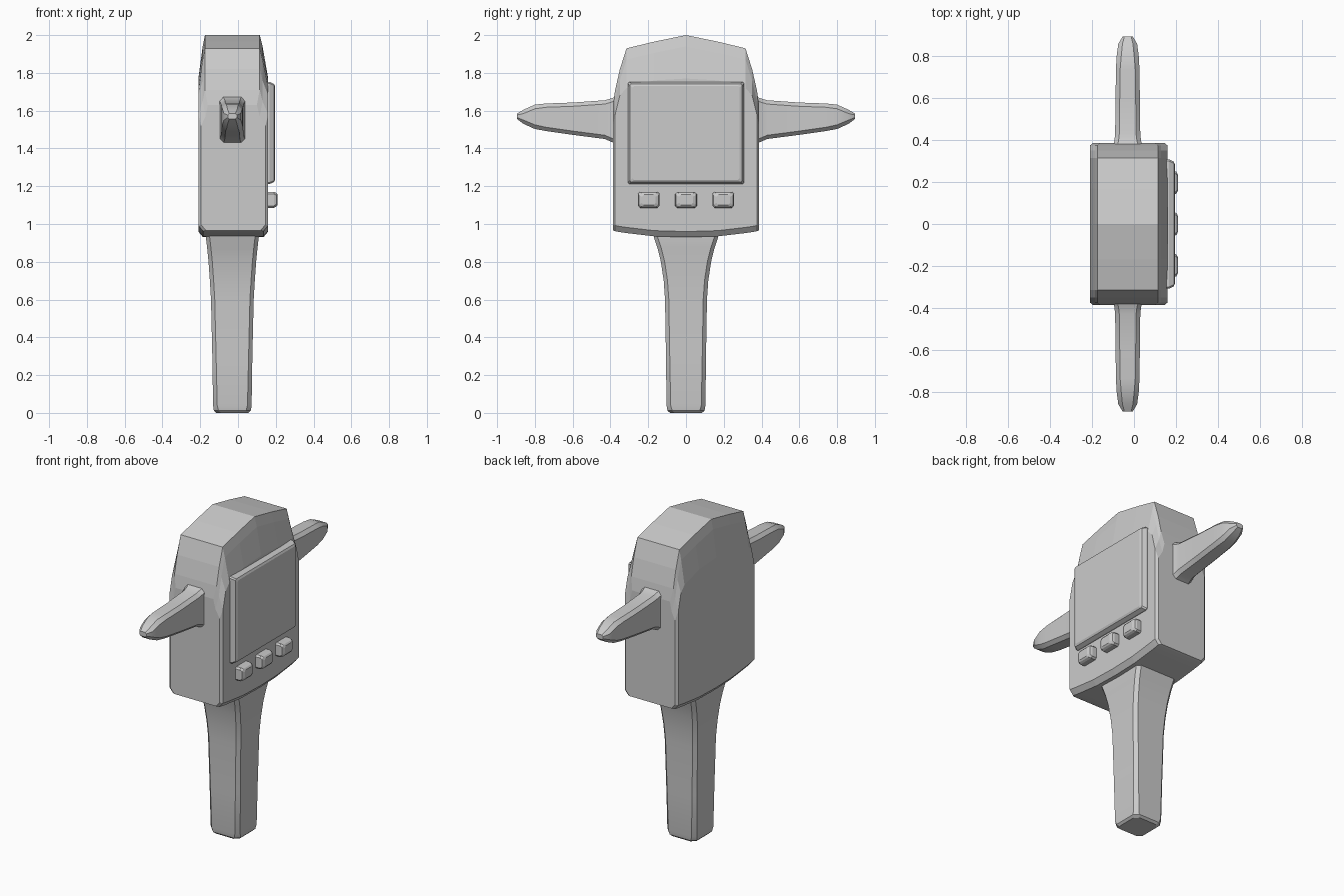
import bpy, bmesh

CX = -0.03  # centre of body thickness


def loft(name, rings, smooth=0.0):
    """Skin a list of equal-length closed rings and cap both ends."""
    bm = bmesh.new()
    vs = [[bm.verts.new(p) for p in r] for r in rings]
    n = len(rings[0])
    for a, b in zip(vs, vs[1:]):
        for i in range(n):
            j = (i + 1) % n
            bm.faces.new((a[i], a[j], b[j], b[i]))
    bm.faces.new(vs[0])
    bm.faces.new(vs[-1])
    bmesh.ops.recalc_face_normals(bm, faces=bm.faces)
    me = bpy.data.meshes.new(name)
    bm.to_mesh(me)
    bm.free()
    ob = bpy.data.objects.new(name, me)
    bpy.context.collection.objects.link(ob)
    if smooth:
        bpy.ops.object.select_all(action='DESELECT')
        ob.select_set(True)
        bpy.context.view_layer.objects.active = ob
        bpy.ops.object.shade_smooth_by_angle(angle=smooth)
    return ob


def octagon(a, b, c):
    """Rectangle with half sizes a, b and corners cut by c."""
    return [(a, b - c), (a - c, b), (c - a, b), (-a, b - c),
            (-a, c - b), (c - a, -b), (a - c, -b), (a, c - b)]


# Body: cross-sections across the width, with sloped faces near the top
def body_ring(y, zb, zs, zt, e=0.0):
    return [(x, y, z) for x, z in (
        (-0.21 + e, zb + 0.03), (-0.21 + e, zs), (-0.187 + e, zt - 0.06),
        (-0.175 + e, zt), (0.115 - e, zt), (0.13 - e, zt - 0.06),
        (0.16 - e, zs), (0.16 - e, zb + 0.03), (0.135 - e, zb), (-0.185 + e, zb))]


half = [(0.17, 0.935, 1.76, 1.965, 0), (0.315, 0.952, 1.72, 1.93, 0),
        (0.35, 0.957, 1.68, 1.82, 0), (0.375, 0.962, 1.58, 1.71, 0),
        (0.387, 0.966, 1.52, 1.63, 0.015)]
rings = [body_ring(-s[0], *s[1:]) for s in reversed(half)]
rings.append(body_ring(0, 0.93, 1.77, 2.0))
rings += [body_ring(*s) for s in half]
loft("body", rings)

# Handle: rounded square grip flaring into the body
grip = [(0, 0.085, 0.085, 0.025), (0.012, 0.098, 0.098, 0.025),
        (0.04, 0.102, 0.103, 0.022), (0.3, 0.106, 0.106, 0.02),
        (0.6, 0.113, 0.111, 0.02), (0.7, 0.119, 0.118, 0.02),
        (0.8, 0.126, 0.133, 0.02), (0.87, 0.133, 0.15, 0.02),
        (0.93, 0.14, 0.17, 0.02), (0.97, 0.14, 0.18, 0.02)]
loft("handle", [[(CX + x, y, z) for x, y in octagon(a, b, c)]
                for z, a, b, c in grip], 0.45)

# Side horns: y, lower z, upper z, half thickness, corner cut
horn = [(0.36, 1.42, 1.68, 0.075, 0.02), (0.395, 1.435, 1.665, 0.064, 0.02),
        (0.43, 1.45, 1.655, 0.06, 0.02), (0.6, 1.472, 1.643, 0.058, 0.02),
        (0.74, 1.492, 1.638, 0.056, 0.02), (0.8, 1.503, 1.632, 0.053, 0.022),
        (0.86, 1.53, 1.605, 0.045, 0.02), (0.895, 1.556, 1.585, 0.024, 0.008)]
for side, s in (("left", -1), ("right", 1)):
    loft(side + "_horn", [[(CX + x, s * y, (lo + hi) / 2 + z)
                           for x, z in octagon(hx, (hi - lo) / 2, c)]
                          for y, lo, hi, hx, c in horn], 0.45)

# Screen: raised bevelled panel
panel = [(0.14, 0.308, 0.27), (0.168, 0.308, 0.27), (0.19, 0.297, 0.26),
         (0.196, 0.282, 0.248)]
loft("screen", [[(x, y, 1.482 + z) for y, z in octagon(a, b, 0.008)]
                for x, a, b in panel])

# Three buttons under the screen
cap = [(0.14, 0.057, 0.042, 0.01), (0.19, 0.057, 0.042, 0.01),
       (0.203, 0.052, 0.036, 0.012), (0.21, 0.036, 0.027, 0.01)]
for i in (-1, 0, 1):
    loft("button_%d" % (i + 2), [[(x, i * 0.197 + y, 1.128 + z)
                                  for y, z in octagon(a, b, c)]
                                 for x, a, b, c in cap])
